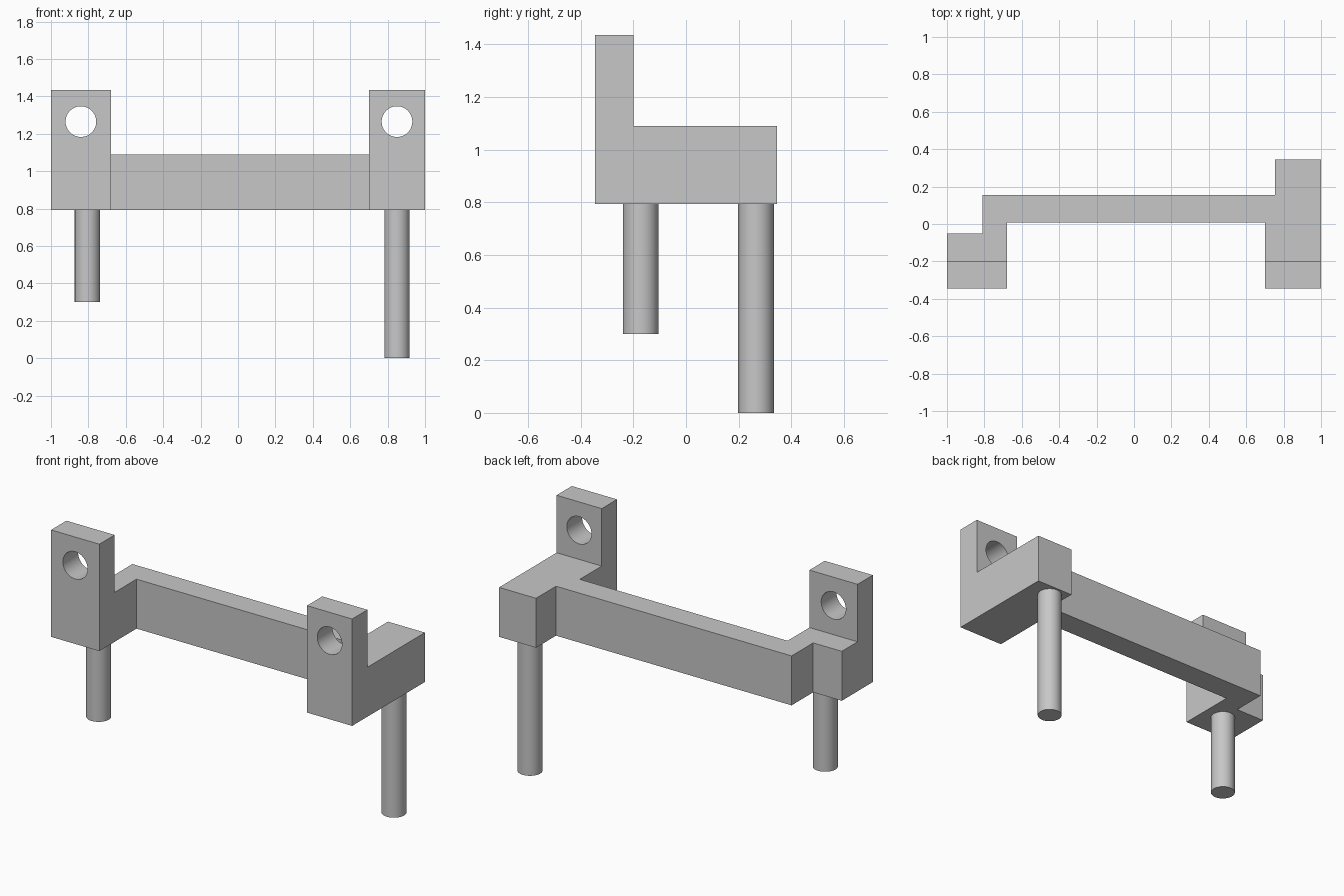
import bpy
import bmesh
from math import pi

cube = bpy.data.objects.get("Cube")
if cube:
    bpy.data.objects.remove(cube, do_unlink=True)

grey = bpy.data.materials.new("plain grey")
grey.use_nodes = True
colour = (0.573, 0.573, 0.573, 1)
grey.diffuse_color = colour
grey.node_tree.nodes["Principled BSDF"].inputs["Base Color"].default_value = colour

BASE, DECK, TOP = 0.793, 1.09, 1.435
LUG_FRONT, LUG_BACK = -0.345, -0.2


def raise_faces(bm, faces, height):
    grown = bmesh.ops.extrude_face_region(bm, geom=faces)["geom"]
    verts = [v for v in grown if isinstance(v, bmesh.types.BMVert)]
    bmesh.ops.translate(bm, verts=verts, vec=(0, 0, height))
    return [f for f in grown if isinstance(f, bmesh.types.BMFace)]


def cylinder(name, radius, depth, location, rotation=(0, 0, 0)):
    bpy.ops.mesh.primitive_cylinder_add(vertices=48, radius=radius, depth=depth,
                                        location=location, rotation=rotation)
    obj = bpy.context.object
    obj.name = name
    obj.data.materials.append(grey)
    return obj


# Bracket body: plan of the rear part, with a lug footprint on each front end
outline = [(-1, LUG_BACK), (-0.68, LUG_BACK), (-0.68, 0.008), (0.7, 0.008),
           (0.7, LUG_BACK), (1, LUG_BACK), (1, 0.345), (0.755, 0.345),
           (0.755, 0.155), (-0.81, 0.155), (-0.81, -0.05), (-1, -0.05)]
bm = bmesh.new()
plan = [bm.verts.new((x, y, BASE)) for x, y in outline]
bm.faces.new(plan)
for left, right in (plan[0:2], plan[4:6]):
    front = [bm.verts.new((v.co.x, LUG_FRONT, BASE)) for v in (left, right)]
    bm.faces.new(front + [right, left])
bm.normal_update()

# Raise everything to the deck, then the front ends into lugs
deck = raise_faces(bm, bm.faces[:], DECK - BASE)
lugs = [f for f in deck if all(v.co.y < LUG_BACK + 0.01 for v in f.verts)]
raise_faces(bm, lugs, TOP - DECK)
bmesh.ops.recalc_face_normals(bm, faces=bm.faces[:])
bmesh.ops.dissolve_limit(bm, angle_limit=0.01, verts=bm.verts[:], edges=bm.edges[:])
mesh = bpy.data.meshes.new("bracket_body")
bm.to_mesh(mesh)
bm.free()
body = bpy.data.objects.new("bracket_body", mesh)
bpy.context.collection.objects.link(body)
mesh.materials.append(grey)

# Round holes through the lugs
for x in (-0.84, 0.85):
    cutter = cylinder("hole_cutter", 0.082, 0.4, (x, -0.27, 1.265), (pi / 2, 0, 0))
    cutter.hide_render = True
    bpy.context.view_layer.objects.active = body
    cut = body.modifiers.new("hole", "BOOLEAN")
    cut.operation = "DIFFERENCE"
    cut.solver = "EXACT"
    cut.object = cutter
    bpy.ops.object.modifier_apply(modifier=cut.name)
    bpy.data.objects.remove(cutter, do_unlink=True)

# Short right pin and long left pin
pins = []
for name, x, y, bottom in (("right_pin", -0.805, -0.172, 0.3),
                           ("left_pin", 0.85, 0.266, 0)):
    pins.append(cylinder(name, 0.068, BASE - bottom, (x, y, (BASE + bottom) / 2)))

# Smooth the round walls, keep the edges crisp
bpy.ops.object.select_all(action="DESELECT")
for obj in [body] + pins:
    obj.select_set(True)
bpy.context.view_layer.objects.active = body
bpy.ops.object.shade_smooth_by_angle(angle=pi / 6)
